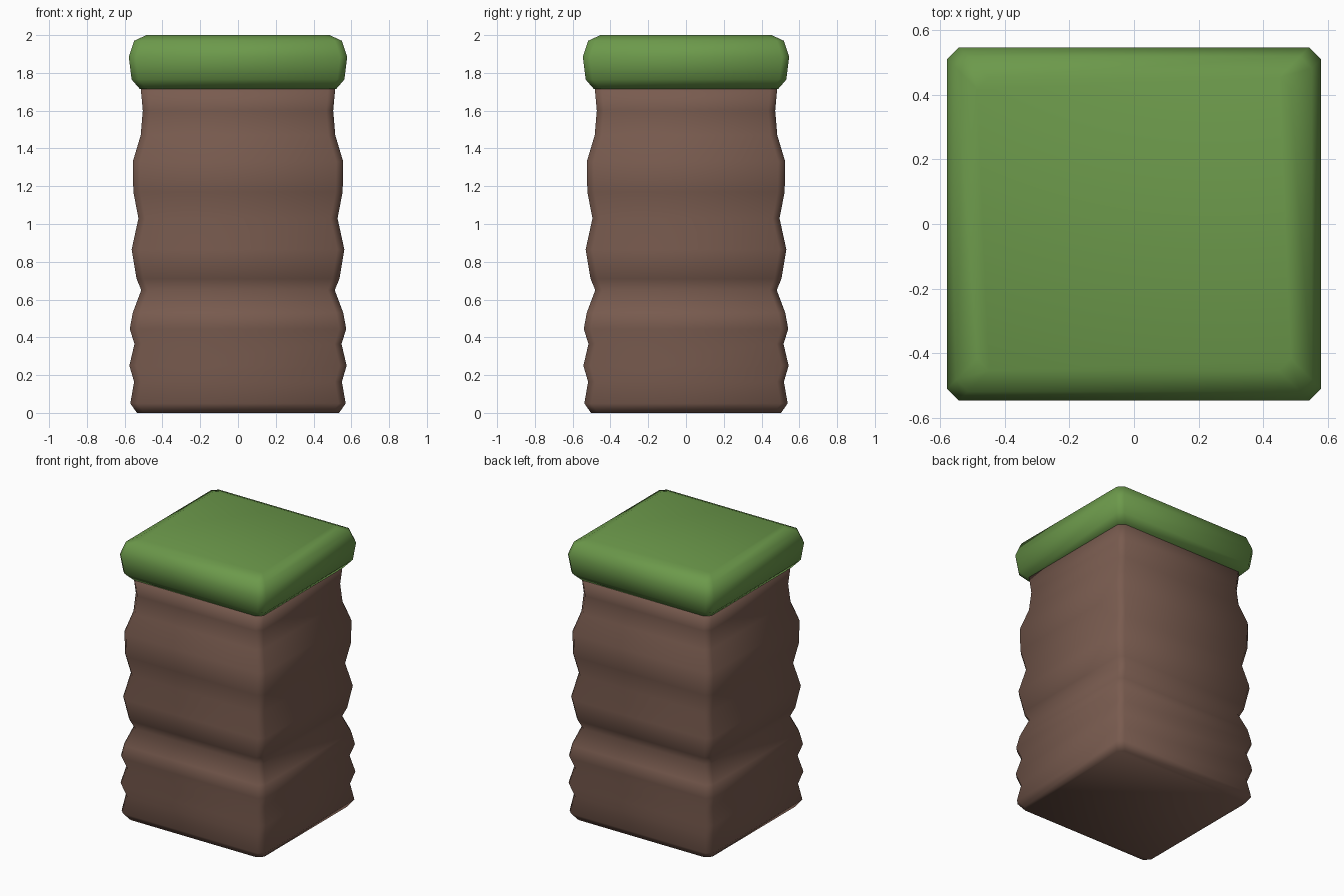
import bpy, bmesh

if "Cube" in bpy.data.objects:
    bpy.data.objects.remove(bpy.data.objects["Cube"])

DEPTH = 0.945   # depth / width ratio of the footprint
CHAMFER = 0.037 # clipped vertical corners


def material(name, color):
    m = bpy.data.materials.new(name)
    m.diffuse_color = (*color, 1)
    m.use_nodes = True
    m.node_tree.nodes["Principled BSDF"].inputs["Base Color"].default_value = m.diffuse_color
    return m


def stacked_block(name, profile, mat):
    """Loft chamfered rectangles through (half width, height) pairs."""
    bm = bmesh.new()
    rings = []
    for w, z in profile:
        d, c = w - 0.578 * (1 - DEPTH), CHAMFER
        pts = [(w - c, -d), (w, -d + c), (w, d - c), (w - c, d),
               (-w + c, d), (-w, d - c), (-w, -d + c), (-w + c, -d)]
        rings.append([bm.verts.new((x, y, z)) for x, y in pts])
    for lo, hi in zip(rings, rings[1:]):
        for i in range(8):
            j = (i + 1) % 8
            bm.faces.new((lo[i], lo[j], hi[j], hi[i]))
    bm.faces.new(rings[0][::-1])
    bm.faces.new(rings[-1])
    for f in bm.faces:
        f.smooth = True
    mesh = bpy.data.meshes.new(name)
    bm.to_mesh(mesh)
    bm.free()
    mesh.materials.append(mat)
    ob = bpy.data.objects.new(name, mesh)
    bpy.context.collection.objects.link(ob)
    return ob


# Rippled earth column
stacked_block("earth_column", [
    (0.535, 0.0), (0.57, 0.05), (0.55, 0.165), (0.575, 0.25), (0.548, 0.365),
    (0.573, 0.445), (0.557, 0.53), (0.512, 0.65), (0.537, 0.71),
    (0.563, 0.865), (0.527, 1.03), (0.554, 1.17), (0.557, 1.33),
    (0.515, 1.47), (0.504, 1.6), (0.515, 1.72)],
    material("earth", (0.19, 0.105, 0.078)))

# Rounded grass cap
stacked_block("grass_cap", [
    (0.52, 1.715), (0.563, 1.765), (0.578, 1.885), (0.55, 1.97), (0.485, 2.0)],
    material("grass", (0.15, 0.32, 0.07)))
